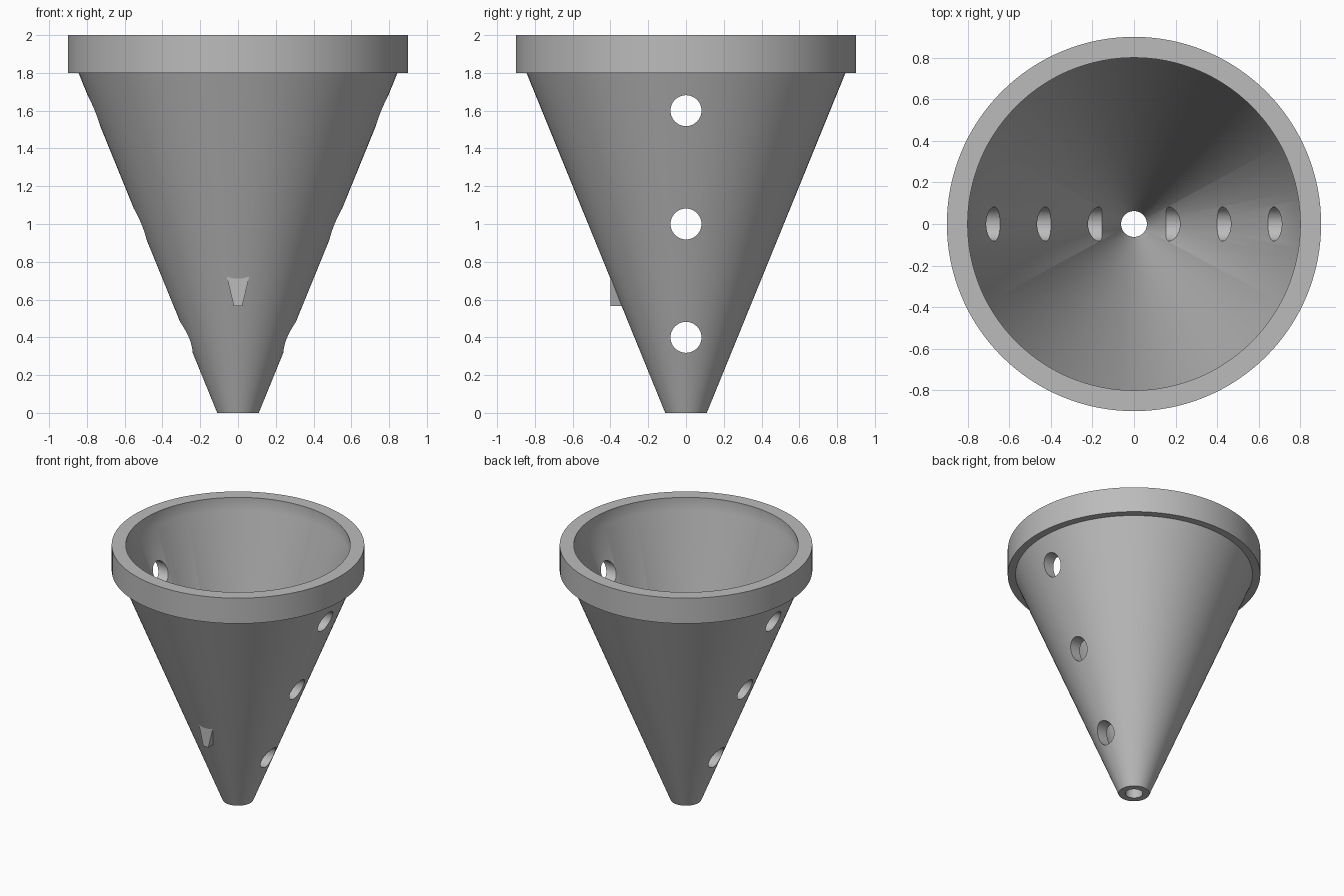
import bpy, bmesh, math
from mathutils import Matrix, Vector

SEGMENTS = 128
SLOPE = 0.408                      # radius gained per unit of height
HOLE_HEIGHTS = (0.4, 1.0, 1.6)

cube = bpy.data.objects.get("Cube")
if cube:
    bpy.data.objects.remove(cube, do_unlink=True)

grey = bpy.data.materials.new("plain grey")
grey.use_nodes = True
colour = (0.5, 0.5, 0.5, 1)
grey.diffuse_color = colour
grey.node_tree.nodes["Principled BSDF"].inputs["Base Color"].default_value = colour


def make_object(name, bm):
    bmesh.ops.recalc_face_normals(bm, faces=bm.faces)
    mesh = bpy.data.meshes.new(name)
    bm.to_mesh(mesh)
    bm.free()
    mesh.materials.append(grey)
    obj = bpy.data.objects.new(name, mesh)
    bpy.context.collection.objects.link(obj)
    return obj


def lathe(name, profile):
    """Turn a closed (radius, height) outline around the z axis."""
    bm = bmesh.new()
    rings = []
    for r, z in profile:
        rings.append([bm.verts.new((r * math.cos(a), r * math.sin(a), z))
                      for a in (math.tau * i / SEGMENTS for i in range(SEGMENTS))])
    for k, ring in enumerate(rings):
        upper = rings[(k + 1) % len(rings)]
        for i in range(SEGMENTS):
            j = (i + 1) % SEGMENTS
            bm.faces.new((ring[i], ring[j], upper[j], upper[i]))
    return make_object(name, bm)


# Hollow cone with a thick collar and a small outlet at the tip
funnel = lathe("funnel_body", [
    (0.11, 0), (0.11 + 1.8 * SLOPE, 1.8),          # outer wall
    (0.9, 1.8), (0.9, 2), (0.8, 2),                # collar
    (0.8, 1.9), (0.062, 1.9 - 0.738 / SLOPE),      # inner wall
    (0.062, 0)])                                   # outlet

# Side holes, drilled straight through both walls
bm = bmesh.new()
for z in HOLE_HEIGHTS:
    bmesh.ops.create_cone(
        bm, cap_ends=True, segments=48, radius1=0.082, radius2=0.082, depth=2.4,
        matrix=Matrix.Translation((0, 0, z)) @ Matrix.Rotation(math.pi / 2, 4, "Y"))
drill = make_object("hole_cutter", bm)
drill.hide_render = True

cut = funnel.modifiers.new("side holes", "BOOLEAN")
cut.operation = "DIFFERENCE"
cut.solver = "EXACT"
cut.object = drill
bpy.context.view_layer.objects.active = funnel
bpy.ops.object.modifier_apply(modifier=cut.name)
bpy.data.objects.remove(drill, do_unlink=True)

# Small tapered lug on the front
bm = bmesh.new()
outline = [(-0.022, 0.565), (0.022, 0.565), (0.064, 0.74), (-0.064, 0.74)]
face = bm.faces.new([bm.verts.new((x, -0.4, z)) for x, z in outline])
back = bmesh.ops.extrude_face_region(bm, geom=[face])
bmesh.ops.translate(bm, vec=Vector((0, 0.065, 0)),
                    verts=[v for v in back["geom"] if isinstance(v, bmesh.types.BMVert)])
if not face.is_valid or len(bm.faces) < 6:
    bm.faces.new([v for v in bm.verts if v.co.y < -0.39])
make_object("front_lug", bm)

# Smooth round walls, crisp rims
bpy.ops.object.select_all(action="DESELECT")
funnel.select_set(True)
bpy.context.view_layer.objects.active = funnel
bpy.ops.object.shade_smooth_by_angle(angle=math.radians(30))
